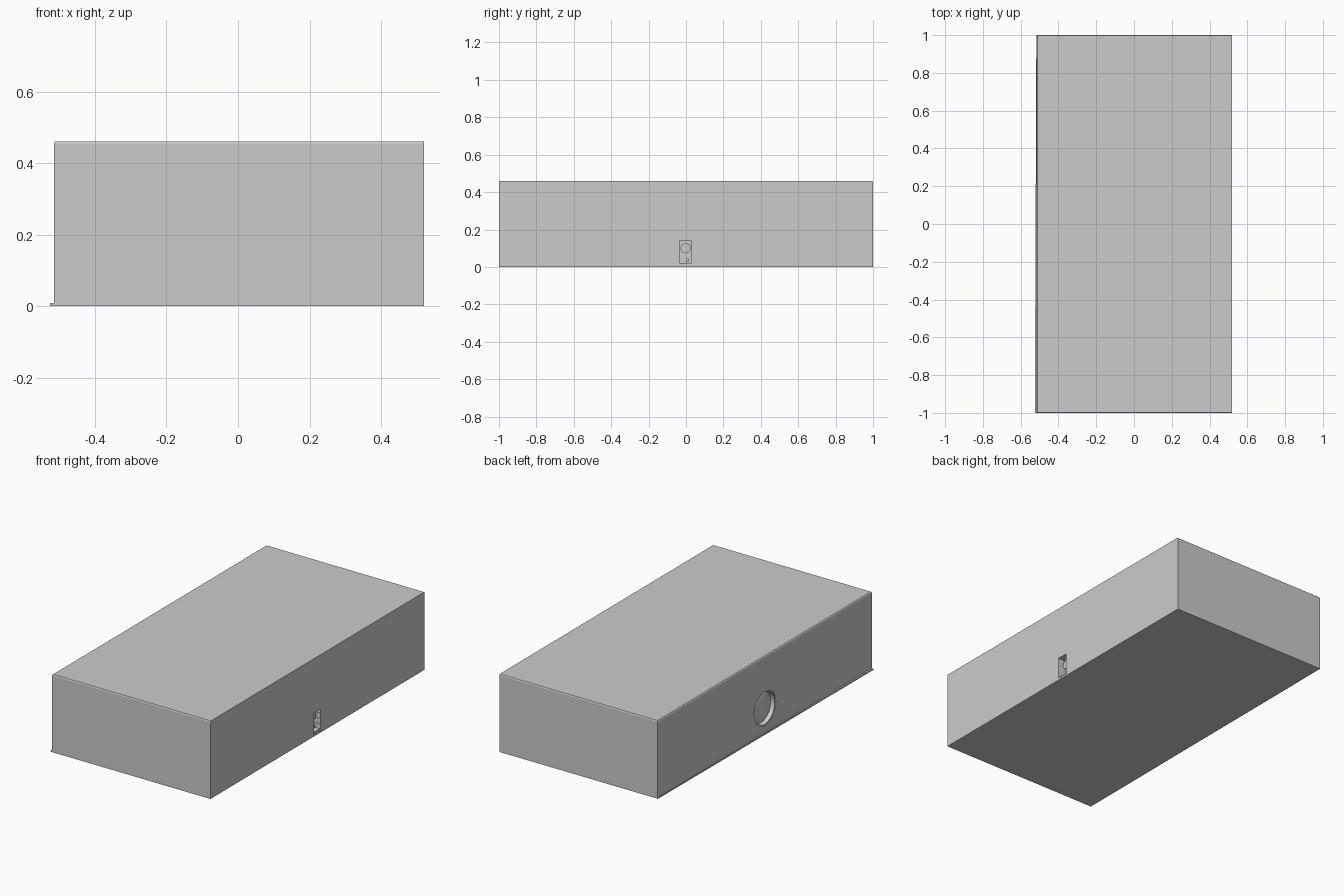
import bpy, bmesh, math

if "Cube" in bpy.data.objects:
    bpy.data.objects.remove(bpy.data.objects["Cube"])


def new_object(name, bm):
    bmesh.ops.recalc_face_normals(bm, faces=bm.faces)
    mesh = bpy.data.meshes.new(name)
    bm.to_mesh(mesh)
    bm.free()
    ob = bpy.data.objects.new(name, mesh)
    bpy.context.collection.objects.link(ob)
    return ob


def prism(name, outline, z0, z1):
    bm = bmesh.new()
    face = bm.faces.new([bm.verts.new((x, y, z0)) for x, y in outline])
    top = bmesh.ops.extrude_face_region(bm, geom=[face])["geom"]
    verts = [v for v in top if isinstance(v, bmesh.types.BMVert)]
    bmesh.ops.translate(bm, verts=verts, vec=(0, 0, z1 - z0))
    return new_object(name, bm)


def box(name, x0, x1, y0, y1, z0, z1):
    return prism(name, [(x0, y0), (x1, y0), (x1, y1), (x0, y1)], z0, z1)


def turned(name, profile, centre, steps=48):
    """Spin (x, radius) points about the x axis."""
    bm = bmesh.new()
    vs = [bm.verts.new((x, r, 0)) for x, r in profile]
    es = [bm.edges.new(p) for p in zip(vs, vs[1:])]
    bmesh.ops.spin(bm, geom=vs + es, cent=(0, 0, 0), axis=(1, 0, 0),
                   angle=math.tau, steps=steps)
    bmesh.ops.remove_doubles(bm, verts=bm.verts, dist=1e-5)
    bmesh.ops.translate(bm, verts=bm.verts, vec=centre)
    return new_object(name, bm)


def smooth(ob):
    bpy.ops.object.select_all(action="DESELECT")
    ob.select_set(True)
    bpy.context.view_layer.objects.active = ob
    bpy.ops.object.shade_smooth_by_angle(angle=math.radians(30))


def cut(ob, cutter):
    cutter.hide_render = True
    cutter.display_type = "WIRE"
    mod = ob.modifiers.new("cut", "BOOLEAN")
    mod.operation = "DIFFERENCE"
    mod.solver = "EXACT"
    mod.object = cutter


# thin base with a slightly slanted projecting left edge
prism("base_plate", [(-0.525, -1), (0.52, -1), (0.52, 1), (-0.517, 1)], 0, 0.008)

# casing, with its top edge chamfered on three sides
casing = box("casing", -0.515, 0.52, -1, 1, 0.008, 0.46)
for v in casing.data.vertices:
    if v.co.z > 0.4:
        v.co.z = 0.454
bm = bmesh.new()
bm.from_mesh(casing.data)
top = max(bm.faces, key=lambda f: f.calc_center_median().z)
ext = bmesh.ops.extrude_face_region(bm, geom=[top])
bmesh.ops.delete(bm, geom=[top], context="FACES_ONLY")
for v in ext["geom"]:
    if isinstance(v, bmesh.types.BMVert):
        v.co.z = 0.46
        v.co.y *= 0.997
        if v.co.x < 0:
            v.co.x += 0.004
bmesh.ops.recalc_face_normals(bm, faces=bm.faces)
bm.to_mesh(casing.data)
bm.free()

# round opening on the left, connector slot on the right
CENTRE = (-0.515, 0, 0.152)
cut(casing, turned("opening_cutter", [(-0.05, 0), (-0.05, 0.103), (0.03, 0.103), (0.03, 0)], CENTRE))
cut(casing, box("slot_cutter", 0.47, 0.6, -0.035, 0.03, 0.012, 0.14))

# rim and domed lens inside the opening
smooth(turned("lens_rim", [(0.03, 0.103), (0.002, 0.103), (0.002, 0.096), (0.03, 0.09)], CENTRE))
dome = [(0.028 - 0.018 * math.cos(i * math.pi / 16), 0.092 * math.sin(i * math.pi / 16))
        for i in range(9)]
smooth(turned("lens", dome, CENTRE))

# connector details inside the slot
smooth(turned("socket", [(0, 0), (0, 0.024), (0.02, 0.027), (0.02, 0)], (0.472, -0.002, 0.1), 24))
smooth(turned("pin", [(0, 0), (0, 0.009), (0.02, 0.009), (0.02, 0)], (0.472, 0.008, 0.036), 16))
box("slot_sill", 0.472, 0.515, -0.035, 0.03, 0.008, 0.02)
for i in range(3):
    z = 0.045 + 0.033 * i
    box(f"slot_ridge_{i + 1}", 0.472, 0.516, 0.027, 0.031, z, z + 0.004)
